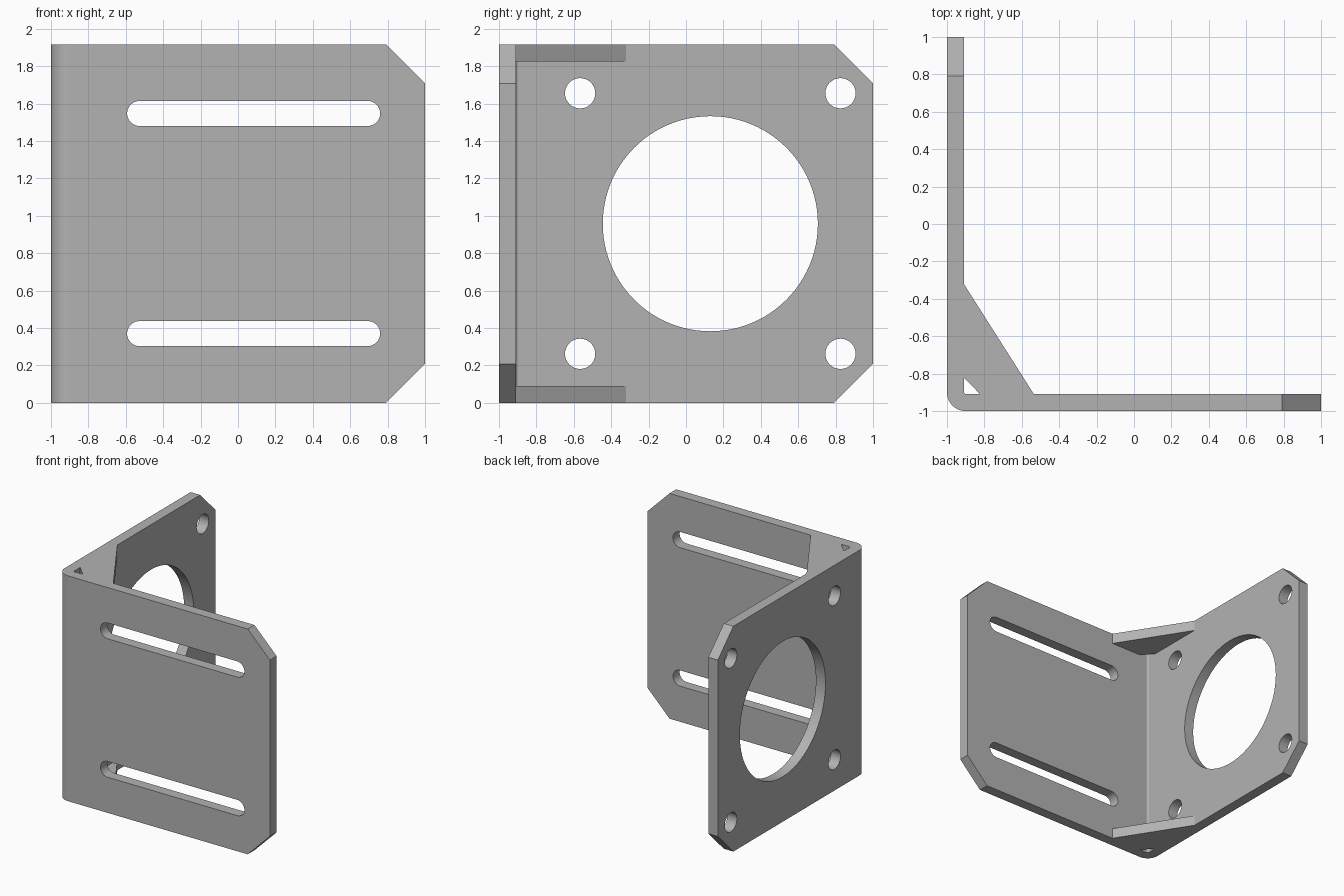
import bpy
import bmesh
from math import cos, sin, pi
from mathutils import Vector

H = 1.915          # bracket height
T = 0.09           # sheet thickness
IN = -1 + T        # inner face of both plates

if "Cube" in bpy.data.objects:
    bpy.data.objects.remove(bpy.data.objects["Cube"])

steel = bpy.data.materials.new("grey metal")
steel.use_nodes = True
steel.diffuse_color = (0.45, 0.45, 0.45, 1)
steel.node_tree.nodes["Principled BSDF"].inputs["Base Color"].default_value = (0.45, 0.45, 0.45, 1)


def arc(cx, cy, r, start, end, n):
    return [(cx + r * cos(start + (end - start) * i / n),
             cy + r * sin(start + (end - start) * i / n)) for i in range(n + 1)]


def prism(bm, outline, place, push):
    """Extrude a flat outline; place maps (u, v) into space."""
    face = bm.faces.new([bm.verts.new(place(u, v)) for u, v in outline])
    ext = bmesh.ops.extrude_face_region(bm, geom=[face])["geom"]
    bmesh.ops.translate(bm, vec=Vector(push),
                        verts=[g for g in ext if isinstance(g, bmesh.types.BMVert)])


def finish(name, bm):
    bmesh.ops.recalc_face_normals(bm, faces=bm.faces)
    mesh = bpy.data.meshes.new(name)
    bm.to_mesh(mesh)
    bm.free()
    mesh.materials.append(steel)
    ob = bpy.data.objects.new(name, mesh)
    bpy.context.collection.objects.link(ob)
    return ob


# Bent sheet: L profile with rounded outer bend and tiny inner fillet
bm = bmesh.new()
profile = [(1, -1), (1, IN)]
profile += arc(IN + 0.015, IN + 0.015, 0.015, 1.5 * pi, pi, 6)
profile += [(IN, 1), (-1, 1)]
profile += arc(-0.9, -0.9, 0.1, pi, 1.5 * pi, 16)
prism(bm, profile, lambda u, v: (u, v, 0), (0, 0, H))

# Chamfer the free corners of both plates
corners = [e for e in bm.edges
           if all(v.co.x > 0.99 for v in e.verts) and abs(e.verts[0].co.z - e.verts[1].co.z) < 0.01
           or all(v.co.y > 0.99 for v in e.verts) and abs(e.verts[0].co.z - e.verts[1].co.z) < 0.01]
bmesh.ops.bevel(bm, geom=corners, offset=0.208, offset_type='OFFSET', segments=1,
                profile=0.5, affect='EDGES')
bracket = finish("bent_bracket", bm)

# Cutter: two slots in the front plate, bore and screw holes in the side plate
bm = bmesh.new()
R = 0.067
for z in (0.37, 1.547):
    slot = arc(0.76 - R, z, R, -pi / 2, pi / 2, 16) + arc(-0.593 + R, z, R, pi / 2, 1.5 * pi, 16)
    prism(bm, slot, lambda u, v: (u, -1.1, v), (0, 0.3, 0))
holes = [(0.13, H / 2, 0.575, 96)]
holes += [(y, z, 0.081, 32) for y in (-0.566, 0.826) for z in (0.262, 1.655)]
for y, z, r, n in holes:
    prism(bm, arc(y, z, r, 0, 2 * pi, n)[:-1], lambda u, v: (-1.1, u, v), (0.3, 0, 0))
cutter = finish("hole_cutter", bm)
cutter.hide_render = True

cut = bracket.modifiers.new("holes", 'BOOLEAN')
cut.operation = 'DIFFERENCE'
cut.solver = 'EXACT'
cut.object = cutter
bpy.context.view_layer.objects.active = bracket
bpy.ops.object.modifier_apply(modifier=cut.name)
bpy.data.objects.remove(cutter)

# Smooth the bend and holes, keep the sheet edges sharp
bpy.ops.object.select_all(action='DESELECT')
bracket.select_set(True)
bpy.ops.object.shade_smooth_by_angle(angle=pi / 6)
bracket.modifiers.new("flat plates", 'WEIGHTED_NORMAL').keep_sharp = True

# Corner gussets, leaving a small triangular relief at the bend
for name, z in (("lower_gusset", 0), ("upper_gusset", H - T)):
    bm = bmesh.new()
    prism(bm, [(IN, -0.32), (IN, -0.82), (-0.823, IN), (-0.535, IN)],
          lambda u, v: (u, v, z), (0, 0, T))
    finish(name, bm)
